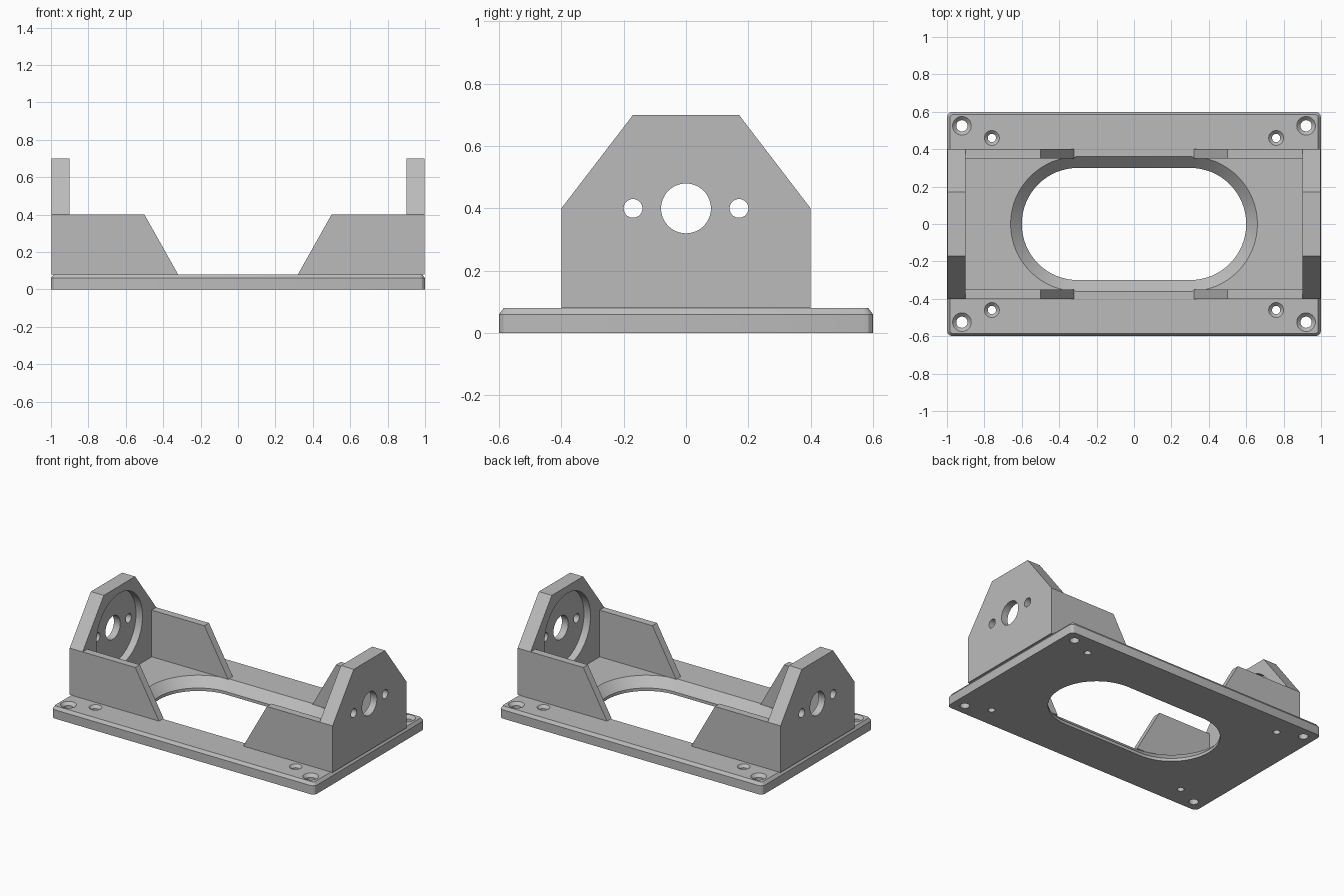
import bpy, bmesh
from math import cos, sin, pi

cube = bpy.data.objects.get("Cube")
if cube:
    bpy.data.objects.remove(cube)

grey = bpy.data.materials.new("mid_grey")
grey.use_nodes = True
grey.diffuse_color = (0.5, 0.5, 0.5, 1)
for node in grey.node_tree.nodes:
    if node.type == 'BSDF_PRINCIPLED':
        node.inputs["Base Color"].default_value = grey.diffuse_color


def loft(name, rings):
    """Closed solid through a stack of equal-length rings of 3D points."""
    bm = bmesh.new()
    loops = [[bm.verts.new(p) for p in ring] for ring in rings]
    bm.faces.new(loops[0])
    bm.faces.new(loops[-1])
    for a, b in zip(loops, loops[1:]):
        for i in range(len(a)):
            j = (i + 1) % len(a)
            bm.faces.new((a[i], a[j], b[j], b[i]))
    bmesh.ops.recalc_face_normals(bm, faces=bm.faces)
    mesh = bpy.data.meshes.new(name)
    bm.to_mesh(mesh)
    bm.free()
    mesh.materials.append(grey)
    obj = bpy.data.objects.new(name, mesh)
    bpy.context.collection.objects.link(obj)
    return obj


def rounded(hx, hy, r, z, seg):
    """Rounded rectangle ring at height z; equal hx, hy and r give a circle."""
    pts = []
    for q, (sx, sy) in enumerate(((1, 1), (-1, 1), (-1, -1), (1, -1))):
        for i in range(seg + 1):
            a = (q + i / seg) * pi / 2
            pts.append((sx * (hx - r) + r * cos(a), sy * (hy - r) + r * sin(a), z))
    return pts


def circle(cx, cy, r, n=64):
    return [(cx + r * cos(2 * pi * i / n), cy + r * sin(2 * pi * i / n)) for i in range(n)]


def select(obj):
    bpy.ops.object.select_all(action='DESELECT')
    obj.select_set(True)
    bpy.context.view_layer.objects.active = obj


def cut(obj, cutter):
    mod = obj.modifiers.new("cut", 'BOOLEAN')
    mod.operation = 'DIFFERENCE'
    mod.solver = 'EXACT'
    mod.object = cutter
    select(obj)
    bpy.ops.object.modifier_apply(modifier=mod.name)
    bpy.data.objects.remove(cutter)


def smooth(obj):
    select(obj)
    bpy.ops.object.shade_smooth_by_angle(angle=pi / 7)


# Base plate with a chamfered top edge
base = loft("base_plate", [rounded(1, 0.6, 0.03, 0, 3), rounded(1, 0.6, 0.03, 0.06, 3),
                           rounded(0.985, 0.585, 0.015, 0.08, 3)])

# Long slot with straight ends replaced by half circles, flared upward
flare = ((0.3, -0.1), (0.3, 0.02), (0.36, 0.08), (0.36, 0.2))
outline = []
for r, z in flare:
    ring = []
    for side in (1, -1):
        for i in range(33):
            a = -pi / 2 + pi * i / 32
            ring.append((side * (0.3 + r * cos(a)), side * r * sin(a), z))
    outline.append(ring)
cut(base, loft("slot_cutter", outline))

# Countersunk screw holes
for sx in (1, -1):
    for sy in (1, -1):
        for x, y, r, rim in ((0.92, 0.525, 0.03, 0.05), (0.76, 0.46, 0.022, 0.04)):
            levels = ((r, -0.1), (r, 0.08 - (rim - r)), (rim, 0.08), (rim, 0.2))
            rings = [[(px, py, z) for px, py in circle(sx * x, sy * y, rad, 32)]
                     for rad, z in levels]
            cut(base, loft("screw_cutter", rings))
smooth(base)

wall_profile = [(-0.4, 0.08), (0.4, 0.08), (0.4, 0.4), (0.17, 0.7), (-0.17, 0.7), (-0.4, 0.4)]
gusset_profile = [(0.9, 0.08), (0.32, 0.08), (0.5, 0.4), (0.9, 0.4)]

for s, side in ((1, "left"), (-1, "right")):
    def along_x(name, points, x0, x1):
        return loft(name, [[(s * x, y, z) for y, z in points] for x in (x0, x1)])

    # End wall with a round motor recess, a shaft hole and two screw holes
    wall = along_x(side + "_end_wall", wall_profile, 0.9, 0.998)
    cut(wall, along_x("recess_cutter", circle(0, 0.4, 0.25), 0.8, 0.95))
    for y, r in ((0, 0.08), (0.17, 0.03), (-0.17, 0.03)):
        cut(wall, along_x("hole_cutter", circle(y, 0.4, r, 48), 0.7, 1.2))
    smooth(wall)

    # Sloped side gussets
    for t, end in ((-1, "front"), (1, "back")):
        loft(f"{side}_{end}_gusset",
             [[(s * x, t * y, z) for x, z in gusset_profile] for y in (0.35, 0.4)])
